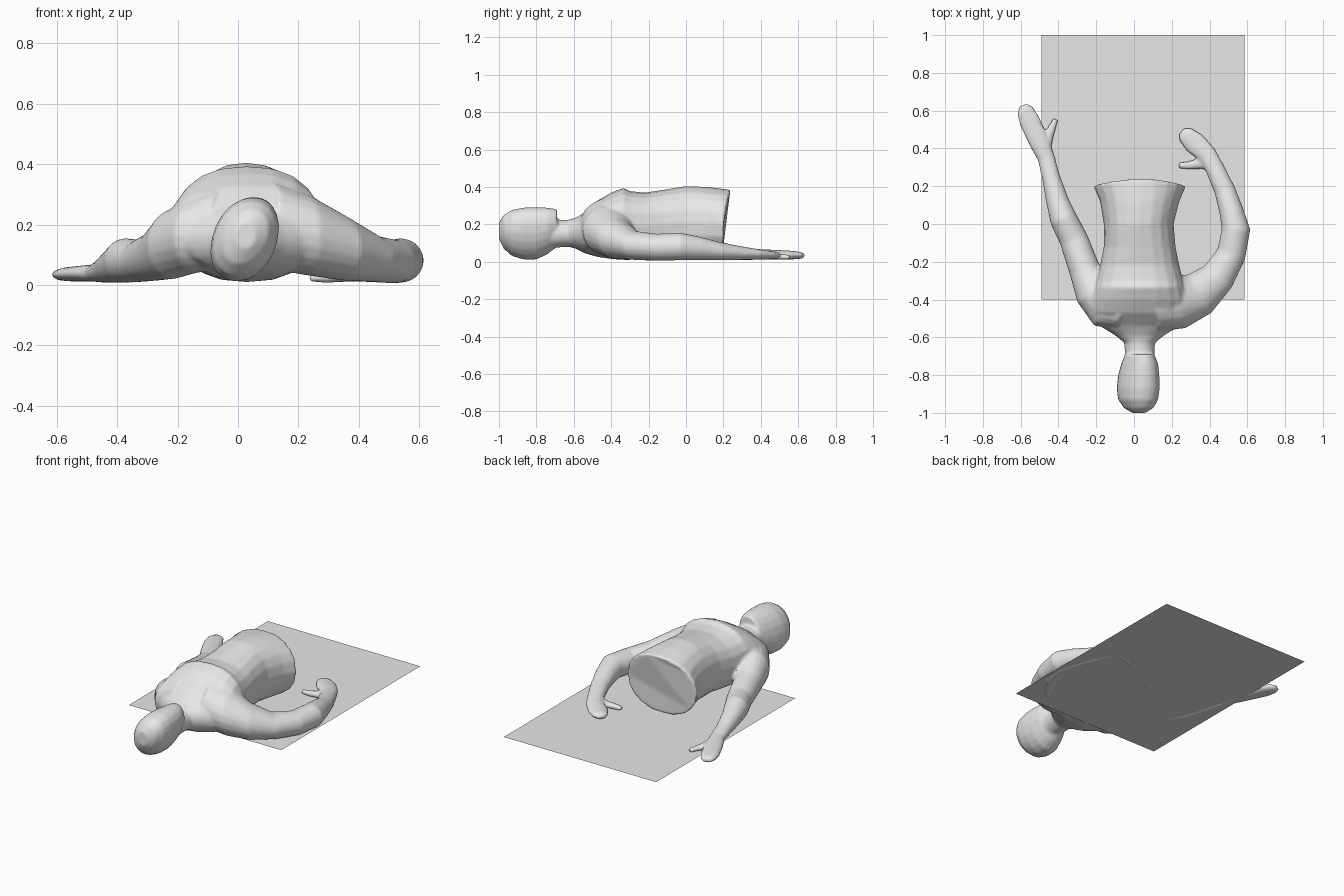
import bpy, bmesh, math
from mathutils import Vector

grey = bpy.data.materials.new("plain grey")
grey.diffuse_color = (0.8, 0.8, 0.8, 1)
SIDES = 20
body = bmesh.new()


def skin_rings(rings):
    """Bridge a list of point rings into a closed tube."""
    loops = [[body.verts.new(p) for p in ring] for ring in rings]
    for a, b in zip(loops, loops[1:]):
        for i in range(SIDES):
            j = (i + 1) % SIDES
            body.faces.new((a[i], a[j], b[j], b[i]))
    body.faces.new(loops[0][::-1])
    body.faces.new(loops[-1])


def section(y, cx, hw, zb, zt, power=2.0, shear=0.0, lean=0.0):
    """Rounded cross-section facing along y."""
    ring = []
    for i in range(SIDES):
        t = 2 * math.pi * i / SIDES
        c, s = math.cos(t), math.sin(t)
        c = math.copysign(abs(c) ** (2 / power), c)
        s = math.copysign(abs(s) ** (2 / power), s)
        ring.append(Vector((cx + hw * c + shear * s, y + lean * max(s, 0) ** 2,
                            (zb + zt) / 2 + (zt - zb) / 2 * s)))
    return ring


def limb(path):
    """Tube through (x, y, half width, z bottom, z top) stations."""
    pts = [Vector((p[0], p[1], 0)) for p in path]
    rings = []
    for k, (x, y, w, zb, zt) in enumerate(path):
        d = (pts[min(k + 1, len(pts) - 1)] - pts[max(k - 1, 0)]).normalized()
        side = Vector((-d.y, d.x, 0))
        ring = []
        for i in range(SIDES):
            t = 2 * math.pi * i / SIDES
            ring.append(pts[k] + side * w * math.cos(t)
                        + Vector((0, 0, (zb + zt) / 2 + (zt - zb) / 2 * math.sin(t))))
        rings.append(ring)
    skin_rings(rings)


# torso, from flared waist to the base of the neck
skin_rings([section(*s) for s in (
    (0.20, 0.03, 0.245, 0.01, 0.385, 2.2, 0, 0.04),
    (0.12, 0.03, 0.21, 0.01, 0.40, 2.2),
    (0.00, 0.025, 0.185, 0.015, 0.405, 2.2),
    (-0.12, 0.03, 0.19, 0.02, 0.385, 2.3),
    (-0.22, 0.03, 0.21, 0.015, 0.37, 2.4),
    (-0.30, 0.03, 0.23, 0.01, 0.378, 2.4),
    (-0.335, 0.03, 0.24, 0.01, 0.395, 2.3),
    (-0.40, 0.03, 0.26, 0.015, 0.37, 2.2),
    (-0.47, 0.03, 0.27, 0.025, 0.33, 2.1),
    (-0.54, 0.03, 0.21, 0.045, 0.265),
    (-0.59, 0.03, 0.13, 0.07, 0.235),
    (-0.63, 0.03, 0.08, 0.08, 0.225))])

# neck
skin_rings([section(*s) for s in (
    (-0.55, 0.03, 0.12, 0.06, 0.25),
    (-0.62, 0.03, 0.082, 0.08, 0.225),
    (-0.70, 0.03, 0.078, 0.075, 0.225),
    (-0.76, 0.03, 0.08, 0.06, 0.24))])

# head
skin_rings([section(*s) for s in (
    (-0.69, 0.03, 0.075, 0.08, 0.282, 2, 0.02),
    (-0.74, 0.03, 0.095, 0.04, 0.29, 2, 0.025),
    (-0.80, 0.025, 0.105, 0.012, 0.292, 2.1, 0.028),
    (-0.87, 0.022, 0.11, 0.012, 0.29, 2.1, 0.028),
    (-0.93, 0.022, 0.103, 0.03, 0.278, 2.1, 0.025),
    (-0.975, 0.025, 0.075, 0.07, 0.25, 2, 0.02),
    (-1.0, 0.025, 0.035, 0.12, 0.21))])

# bent arm
limb([(0.12, -0.42, 0.15, 0.05, 0.34), (0.24, -0.41, 0.145, 0.03, 0.295),
      (0.345, -0.37, 0.12, 0.015, 0.23), (0.445, -0.28, 0.092, 0.01, 0.165),
      (0.515, -0.16, 0.078, 0.005, 0.15), (0.54, -0.03, 0.076, 0.008, 0.155),
      (0.515, 0.07, 0.064, 0.008, 0.135), (0.48, 0.18, 0.056, 0.008, 0.105),
      (0.425, 0.30, 0.05, 0.01, 0.082), (0.385, 0.37, 0.052, 0.012, 0.07),
      (0.32, 0.43, 0.06, 0.012, 0.06), (0.275, 0.47, 0.048, 0.014, 0.055),
      (0.25, 0.49, 0.025, 0.02, 0.045)])
# bent arm thumb
limb([(0.41, 0.33, 0.04, 0.012, 0.06), (0.35, 0.32, 0.03, 0.01, 0.05),
      (0.29, 0.31, 0.022, 0.008, 0.042), (0.235, 0.31, 0.016, 0.01, 0.036)])

# straight arm
limb([(-0.06, -0.46, 0.10, 0.05, 0.32), (-0.14, -0.43, 0.13, 0.04, 0.285),
      (-0.215, -0.36, 0.10, 0.02, 0.25), (-0.262, -0.24, 0.083, 0.015, 0.185),
      (-0.32, -0.08, 0.076, 0.01, 0.15), (-0.375, 0.03, 0.072, 0.008, 0.155),
      (-0.405, 0.12, 0.06, 0.008, 0.125), (-0.44, 0.25, 0.048, 0.008, 0.09),
      (-0.465, 0.35, 0.046, 0.01, 0.07), (-0.51, 0.45, 0.055, 0.012, 0.065),
      (-0.555, 0.55, 0.056, 0.012, 0.06), (-0.575, 0.60, 0.046, 0.014, 0.055),
      (-0.585, 0.63, 0.025, 0.02, 0.045)])
# straight arm thumb
limb([(-0.475, 0.38, 0.035, 0.012, 0.06), (-0.455, 0.46, 0.028, 0.01, 0.048),
      (-0.43, 0.52, 0.02, 0.01, 0.042), (-0.415, 0.555, 0.015, 0.012, 0.036)])


def finish(name, bm):
    bmesh.ops.recalc_face_normals(bm, faces=bm.faces)
    mesh = bpy.data.meshes.new(name)
    bm.to_mesh(mesh)
    bm.free()
    mesh.materials.append(grey)
    obj = bpy.data.objects.new(name, mesh)
    bpy.context.collection.objects.link(obj)
    return obj


# fuse the parts into one smooth skin
figure = finish("reclining_upper_body", body)
fuse = figure.modifiers.new("fuse", "REMESH")
fuse.mode, fuse.voxel_size, fuse.use_smooth_shade = "VOXEL", 0.009, True
soften = figure.modifiers.new("soften", "SMOOTH")
soften.factor, soften.iterations = 0.5, 4

# floor sheet under the figure
sheet = bmesh.new()
sheet.faces.new([sheet.verts.new((x, y, 0.013)) for x, y in
                 ((-0.49, -0.4), (0.585, -0.4), (0.585, 1.0), (-0.49, 1.0))])
finish("floor_sheet", sheet)
